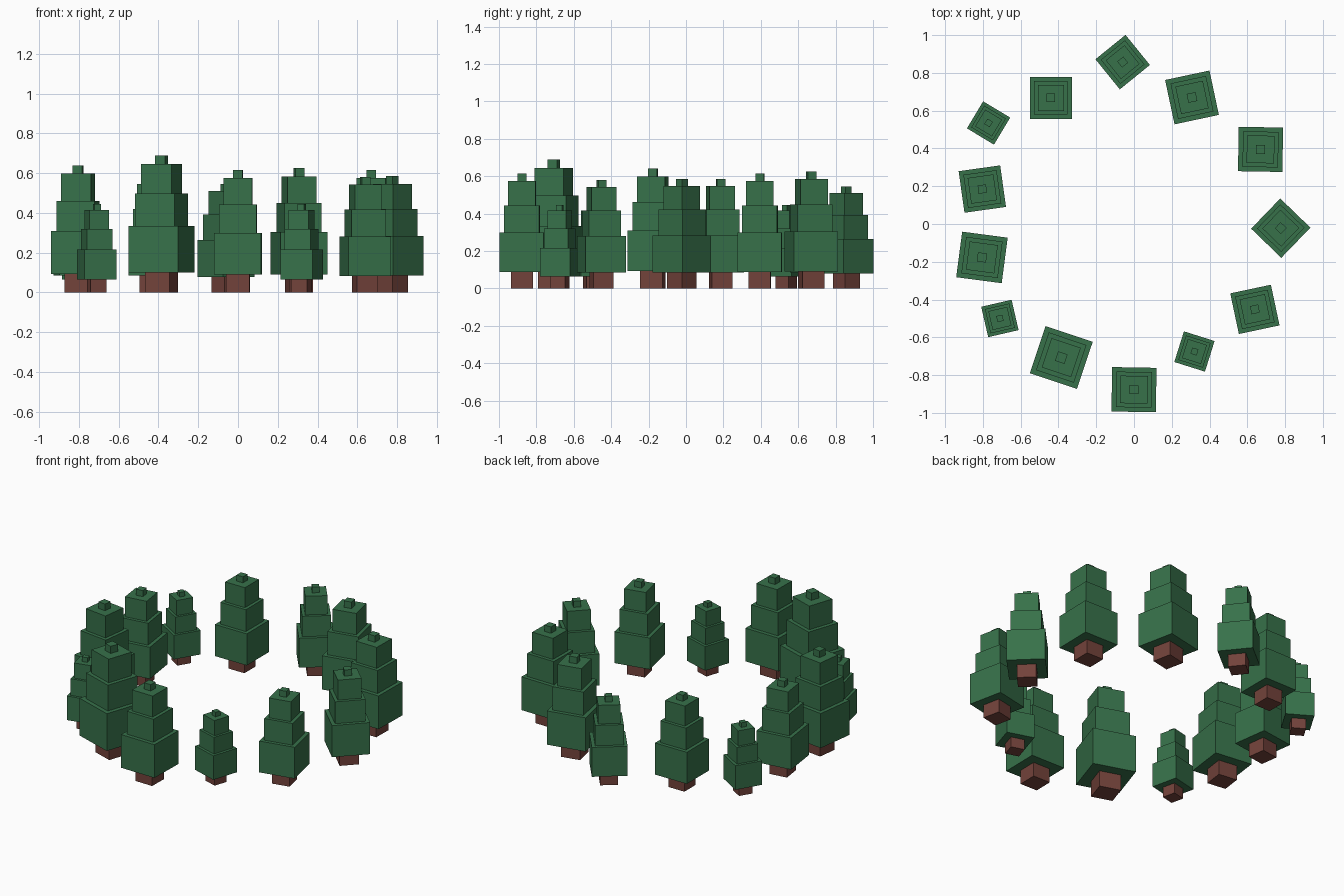
import bpy, math

def material(name, rgb):
    m = bpy.data.materials.new(name)
    m.diffuse_color = (*rgb, 1)
    return m

GREEN = material("pine green", (0.038, 0.165, 0.068))
BROWN = material("bark brown", (0.17, 0.055, 0.043))

# x, y, foliage width, total height, rotation in degrees
TREES = [
    (-0.06, 0.857, 0.205, 0.545, 39),
    (-0.44, 0.668, 0.222, 0.585, 0),
    (0.307, 0.67, 0.24, 0.625, 12),
    (0.67, 0.395, 0.235, 0.615, -1),
    (0.777, -0.022, 0.222, 0.585, 46),
    (0.64, -0.452, 0.22, 0.58, 12),
    (0.32, -0.675, 0.17, 0.445, -17.5),
    (0.0, -0.877, 0.235, 0.615, -1),
    (-0.385, -0.707, 0.263, 0.69, -18.5),
    (-0.71, -0.5, 0.165, 0.445, 13),
    (-0.805, -0.177, 0.243, 0.64, -7.5),
    (-0.803, 0.185, 0.222, 0.585, 8),
    (-0.77, 0.535, 0.167, 0.445, -31),
]

# part name, width factor, bottom and top as fractions of the height, colour
PARTS = [
    ("trunk", 0.50, 0.0, 0.145, BROWN),
    ("lower_foliage", 1.0, 0.145, 0.485, GREEN),
    ("middle_foliage", 0.80, 0.485, 0.72, GREEN),
    ("upper_foliage", 0.62, 0.72, 0.935, GREEN),
    ("tree_tip", 0.20, 0.935, 1.0, GREEN),
]

def box(name, x, y, w, z0, z1, rot, mat):
    bpy.ops.mesh.primitive_cube_add(size=1, location=(x, y, (z0 + z1) / 2),
                                    rotation=(0, 0, math.radians(rot)))
    o = bpy.context.object
    o.name = name
    o.scale = (w, w, z1 - z0)
    o.data.materials.append(mat)

# Ring of blocky pine trees
for i, (x, y, w, h, rot) in enumerate(TREES, 1):
    for name, f, a, b, mat in PARTS:
        box(f"{name}_{i}", x, y, w * f, a * h, b * h, rot, mat)
